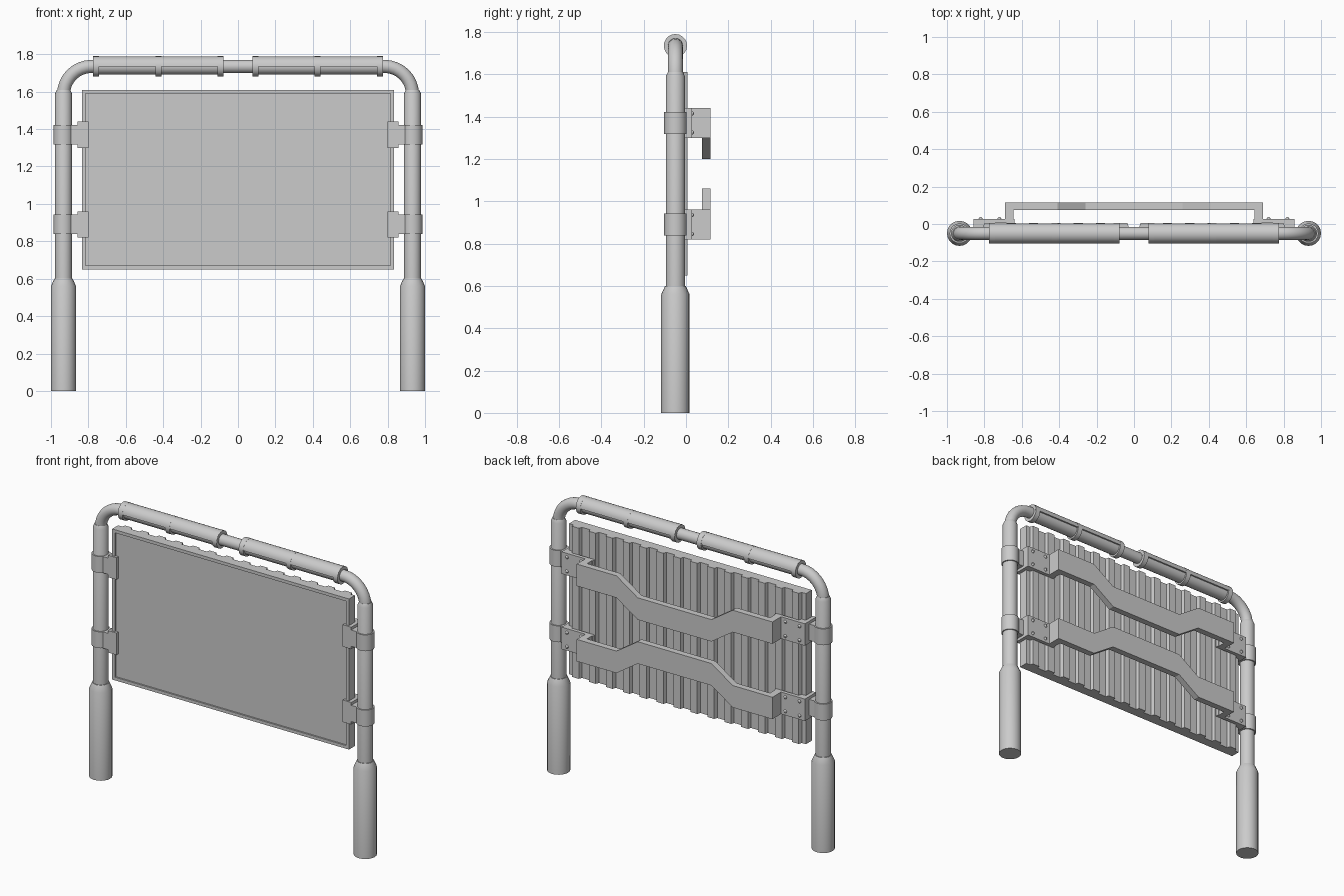
import bpy, bmesh, math
from mathutils import Vector

cube = bpy.data.objects.get("Cube")
if cube:
    bpy.data.objects.remove(cube, do_unlink=True)

grey = bpy.data.materials.new("plain_grey")
grey.use_nodes = True
grey.diffuse_color = (0.6, 0.6, 0.6, 1)
grey.node_tree.nodes["Principled BSDF"].inputs["Base Color"].default_value = (0.6, 0.6, 0.6, 1)

POST_X, POST_Y, BAR_Z = 0.933, -0.05, 1.735
SIDES = ((1, "left"), (-1, "right"))
LEVELS = ((0.89, 1, "lower"), (1.37, -1, "upper"))


def finish(name, bm, smooth=False):
    bmesh.ops.recalc_face_normals(bm, faces=bm.faces)
    mesh = bpy.data.meshes.new(name)
    bm.to_mesh(mesh)
    bm.free()
    mesh.materials.append(grey)
    obj = bpy.data.objects.new(name, mesh)
    bpy.context.collection.objects.link(obj)
    if smooth:
        bpy.ops.object.select_all(action='DESELECT')
        obj.select_set(True)
        bpy.context.view_layer.objects.active = obj
        bpy.ops.object.shade_smooth_by_angle(angle=math.radians(35))
    return obj


def box(name, x, y, z):
    bm = bmesh.new()
    bmesh.ops.create_cube(bm, size=1)
    for v in bm.verts:
        for i, (a, b) in enumerate((x, y, z)):
            v.co[i] = (a + b) / 2 + v.co[i] * abs(b - a)
    return finish(name, bm)


def prism(name, points, offset):
    """Extrude a flat outline along an offset."""
    bm = bmesh.new()
    face = bm.faces.new([bm.verts.new(p) for p in points])
    new = bmesh.ops.extrude_face_region(bm, geom=[face])["geom"]
    bmesh.ops.translate(bm, vec=offset, verts=[g for g in new if isinstance(g, bmesh.types.BMVert)])
    return finish(name, bm)


def sweep(name, path, n=20):
    """Round tube through (centre, direction, radius) stations in the xz plane."""
    bm = bmesh.new()
    rings = []
    for centre, direction, r in path:
        d = Vector(direction).normalized()
        u = Vector((0, 1, 0))
        w = d.cross(u)
        angles = [2 * math.pi * i / n for i in range(n)]
        rings.append([bm.verts.new(Vector(centre) + r * (math.cos(a) * u + math.sin(a) * w)) for a in angles])
    for a, b in zip(rings, rings[1:]):
        for i in range(n):
            bm.faces.new((a[i], a[(i + 1) % n], b[(i + 1) % n], b[i]))
    bm.faces.new(rings[0])
    bm.faces.new(rings[-1])
    return finish(name, bm, True)


def lathe(name, x, profile):
    return sweep(name, [((x, POST_Y, z), (0, 0, 1), r) for r, z in profile])


def along_x(name, x0, x1, r, n=20):
    return sweep(name, [((x, POST_Y, BAR_Z), (1, 0, 0), r) for x in (x0, x1)], n)


# Posts with thick sleeves at the foot
for s, side in SIDES:
    lathe(side + "_post_sleeve", s * POST_X, [(0.067, 0), (0.067, 0.56), (0.049, 0.6)])
    lathe(side + "_post", s * POST_X, [(0.045, 0.58), (0.045, 1.59), (0.036, 1.61)])

# Top rail with rounded corners
bend, tube = 0.15, 0.035
corner = POST_X - bend
path = [((-POST_X, POST_Y, 1.57), (0, 0, 1), tube)]
for s in (-1, 1):
    arc = []
    for i in range(9):
        a = math.pi / 2 * i / 8
        pos = (s * (corner + bend * math.cos(a)), POST_Y, BAR_Z - bend + bend * math.sin(a))
        arc.append((pos, (-s * math.sin(a), 0, math.cos(a)) if s < 0 else (math.sin(a), 0, -math.cos(a)), tube))
    path += arc if s < 0 else arc[::-1]
path.append(((POST_X, POST_Y, 1.57), (0, 0, -1), tube))
sweep("top_rail", path)

# Lamps: half-round hood, lower tube and three rings on each side
for s, side in SIDES:
    x0, x1 = s * 0.077, s * 0.775
    along_x(side + "_lamp_tube", x0 + s * 0.005, x1 - s * 0.005, 0.044)
    outline = [(x0, POST_Y + 0.054 * math.cos(a), BAR_Z + 0.054 * math.sin(a))
               for a in (math.pi * i / 12 for i in range(13))]
    hood = prism(side + "_lamp_hood", outline, (x1 - x0, 0, 0))
    bpy.ops.object.select_all(action='DESELECT')
    hood.select_set(True)
    bpy.context.view_layer.objects.active = hood
    bpy.ops.object.shade_smooth_by_angle(angle=math.radians(35))
    for i, c in enumerate((0.094, 0.426, 0.758)):
        along_x(f"{side}_lamp_ring_{i + 1}", s * (c - 0.016), s * (c + 0.016), 0.055)

# Corrugated panel, ribbed at the back
W, Z0, Z1 = 0.835, 0.65, 1.61
FRONT, VALLEY, RIDGE = -0.075, -0.015, 0.006
ribs = 14
pitch = 2 * W / ribs
back = []
for i in range(ribs):
    x = -W + i * pitch
    back += [(x + pitch * f, y, Z0) for f, y in ((0.24, VALLEY), (0.3, RIDGE), (0.7, RIDGE), (0.76, VALLEY))]
prism("corrugated_panel", [(-W, FRONT + 0.01, Z0), (-W, VALLEY, Z0)] + back
      + [(W, VALLEY, Z0), (W, FRONT + 0.01, Z0)], (0, 0, Z1 - Z0))

# Raised rim around the panel front
rim = 0.02
for s, side in SIDES:
    box(side + "_panel_rim", (s * (W - rim), s * W), (FRONT, FRONT + 0.01), (Z0, Z1))
for name, z in (("bottom", Z0), ("top", Z1 - rim)):
    box(name + "_panel_rim", (rim - W, W - rim), (FRONT, FRONT + 0.01), (z, z + rim))

# Clamps, edge brackets and cranked straps at two heights
H = 0.07
for z, crank, level in LEVELS:
    for s, side in SIDES:
        tag = f"{level}_{side}_"
        lathe(tag + "post_clamp", s * POST_X, [(0.053, z - 0.052), (0.053, z + 0.052)])
        box(tag + "clamp_arm", (s * 0.85, s * 0.92), (-0.085, -0.015), (z - 0.052, z + 0.052))
        box(tag + "edge_bracket", (s * 0.798, s * 0.858), (-0.085, 0.01), (z - H, z + H))
        box(tag + "bracket_plate", (s * 0.64, s * 0.858), (0.005, 0.028), (z - H, z + H))
        box(tag + "strap_standoff", (s * 0.645, s * 0.69), (0.005, 0.115), (z - H, z + H))
        # Bolts on the plate
        bm = bmesh.new()
        for x in (0.72, 0.82):
            for dz in (-0.045, 0.045):
                res = bmesh.ops.create_uvsphere(bm, u_segments=8, v_segments=6, radius=0.011)
                bmesh.ops.translate(bm, vec=(s * x, 0.027, z + dz), verts=res["verts"])
        finish(tag + "bolts", bm, True)
    line = [(-0.69, 0), (-0.41, 0), (-0.26, 0.1), (0.26, 0.1), (0.41, 0), (0.69, 0)]
    outline = [(x, 0.075, z + crank * d - H) for x, d in line]
    outline += [(x, 0.075, z + crank * d + H) for x, d in reversed(line)]
    prism(level + "_rear_strap", outline, (0, 0.04, 0))
